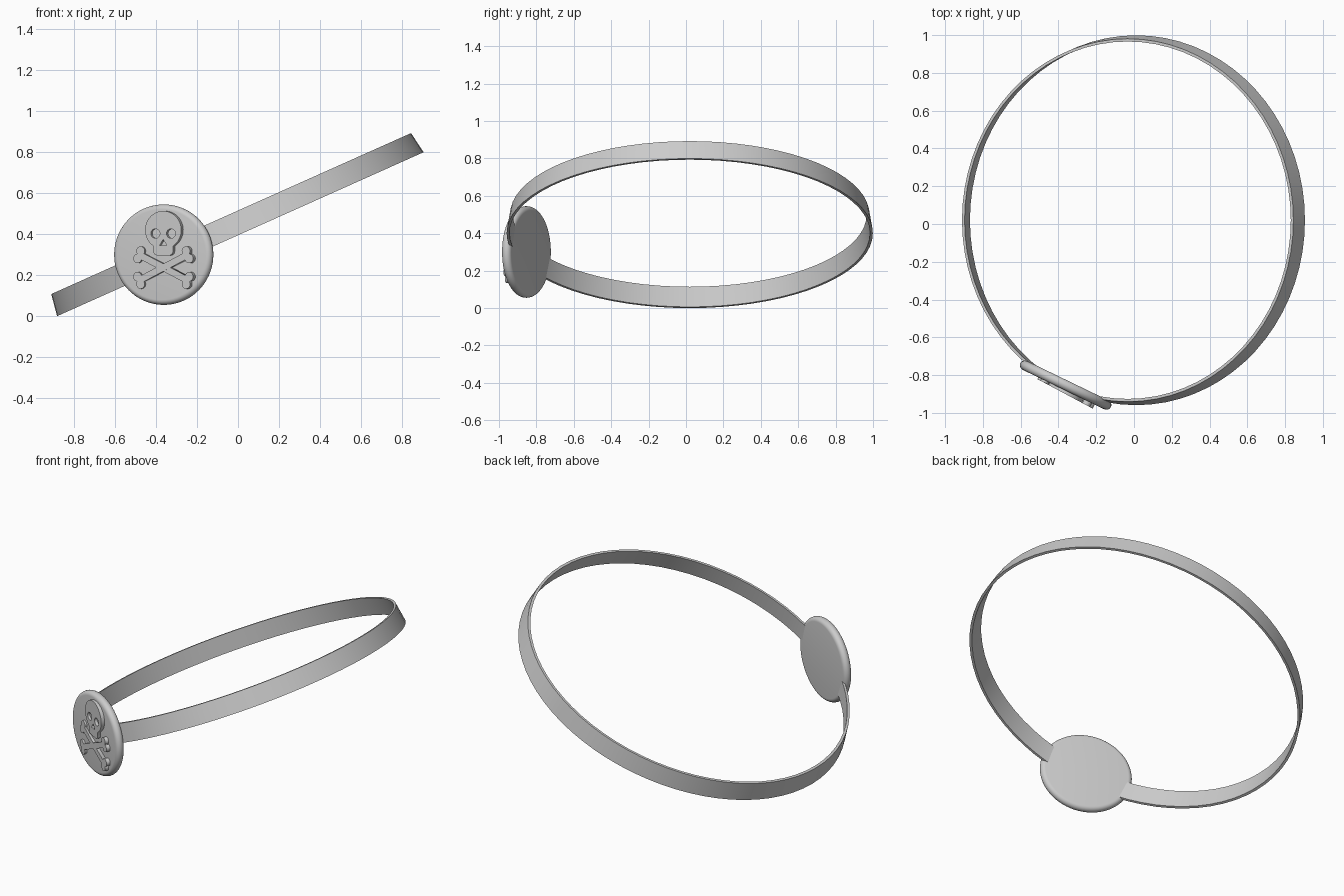
import bpy, bmesh, math
from mathutils import Matrix, Vector

if "Cube" in bpy.data.objects:
    bpy.data.objects.remove(bpy.data.objects["Cube"])

metal = bpy.data.materials.new("silver_grey")
metal.diffuse_color = (0.6, 0.6, 0.6, 1)
metal.use_nodes = True
metal.node_tree.nodes["Principled BSDF"].inputs["Base Color"].default_value = metal.diffuse_color


def activate(ob):
    bpy.ops.object.select_all(action='DESELECT')
    ob.select_set(True)
    bpy.context.view_layer.objects.active = ob


def lathe(name, profile, segments, matrix, closed):
    """Turn an (r, z) profile around local z."""
    bm = bmesh.new()
    rings = []
    for i in range(segments):
        a = 2 * math.pi * i / segments
        rings.append([bm.verts.new((r * math.cos(a), r * math.sin(a), z)) for r, z in profile])
    n = len(profile)
    for i in range(segments):
        p, q = rings[i], rings[(i + 1) % segments]
        for j in range(n if closed else n - 1):
            k = (j + 1) % n
            bm.faces.new((p[j], q[j], q[k], p[k]))
    if not closed:
        bm.faces.new([r[0] for r in rings])
        bm.faces.new([r[-1] for r in rings])
    bmesh.ops.recalc_face_normals(bm, faces=bm.faces)
    me = bpy.data.meshes.new(name)
    bm.to_mesh(me)
    bm.free()
    me.transform(matrix)
    me.materials.append(metal)
    ob = bpy.data.objects.new(name, me)
    bpy.context.collection.objects.link(ob)
    activate(ob)
    bpy.ops.object.shade_smooth_by_angle(angle=math.radians(35))
    return ob


def plate(name, outlines, half, matrix):
    """Filled flat shape with holes, extruded to a mesh."""
    cu = bpy.data.curves.new(name, 'CURVE')
    cu.dimensions = '2D'
    cu.fill_mode = 'BOTH'
    cu.extrude = half
    for pts in outlines:
        sp = cu.splines.new('POLY')
        sp.points.add(len(pts) - 1)
        for p, (x, y) in zip(sp.points, pts):
            p.co = (x, y, 0, 1)
        sp.use_cyclic_u = True
    cu.materials.append(metal)
    ob = bpy.data.objects.new(name, cu)
    ob.matrix_world = matrix
    bpy.context.collection.objects.link(ob)
    activate(ob)
    bpy.ops.object.convert(target='MESH')
    return bpy.context.object


def arc(cx, cy, rx, ry, a0, a1, n):
    out = []
    for i in range(n + 1):
        a = math.radians(a0 + (a1 - a0) * i / n)
        out.append((cx + rx * math.cos(a), cy + ry * math.sin(a)))
    return out


# Tilted, slightly conical band
band_m = Matrix.Translation((-0.011, 0.02, 0.45)) @ Matrix.Rotation(math.radians(-24.1), 4, 'Y')
lathe("band", [(0.979, -0.055), (0.961, 0.055), (0.946, 0.055), (0.964, -0.055)], 72, band_m, True)

# Medallion frame: local x along the band, local y up, local z outward
c, s = math.cos(math.radians(25.8)), math.sin(math.radians(25.8))
frame = Matrix(((c, 0, -s, -0.362), (-s, 0, -c, -0.853), (0, 1, 0, 0.30), (0, 0, 0, 1)))

# Oval medallion with rounded rim
rim = [(0.975 + 0.025 * 4 * (math.cos(a) - 1) + 0.025, 0.026 * math.sin(a))
       for a in [math.radians(-90 + 15 * i) for i in range(13)]]
lathe("medallion", rim, 72, frame @ Matrix.Diagonal((0.266, 0.245, 1, 1)), False)

# Raised emblem, leaning out a little to one side
relief = frame @ Matrix.Translation((0.018, 0, 0.03)) @ Matrix.Rotation(-0.04, 4, 'Y')

# Skull with eye and nose holes
skull = arc(0, 0.12, 0.10, 0.093, -57, 237, 40)
skull += arc(-0.036, 0.017, 0.018, 0.020, 180, 270, 5) + arc(0.036, 0.017, 0.018, 0.020, 270, 360, 5)
eyes = [arc(sx * 0.043, 0.103, 0.025, 0.023, 0, 345, 23) for sx in (-1, 1)]
nose = [(-0.02, 0.045), (0.02, 0.045), (0, 0.075)]
plate("skull", [skull] + eyes + [nose], 0.013, relief)

# Crossed bones, each with two knobs per end
lobe = arc(0.148, 0.02, 0.023, 0.023, 188, -62, 14)
end = lobe + [(x, -y) for x, y in reversed(lobe)]
bone = end + [(-x, -y) for x, y in end]
for name, ang, half in (("bone_left", 25, 0.013), ("bone_right", -25, 0.0125)):
    plate(name, [bone], half,
          relief @ Matrix.Translation((0, -0.063, 0)) @ Matrix.Rotation(math.radians(ang), 4, 'Z'))
